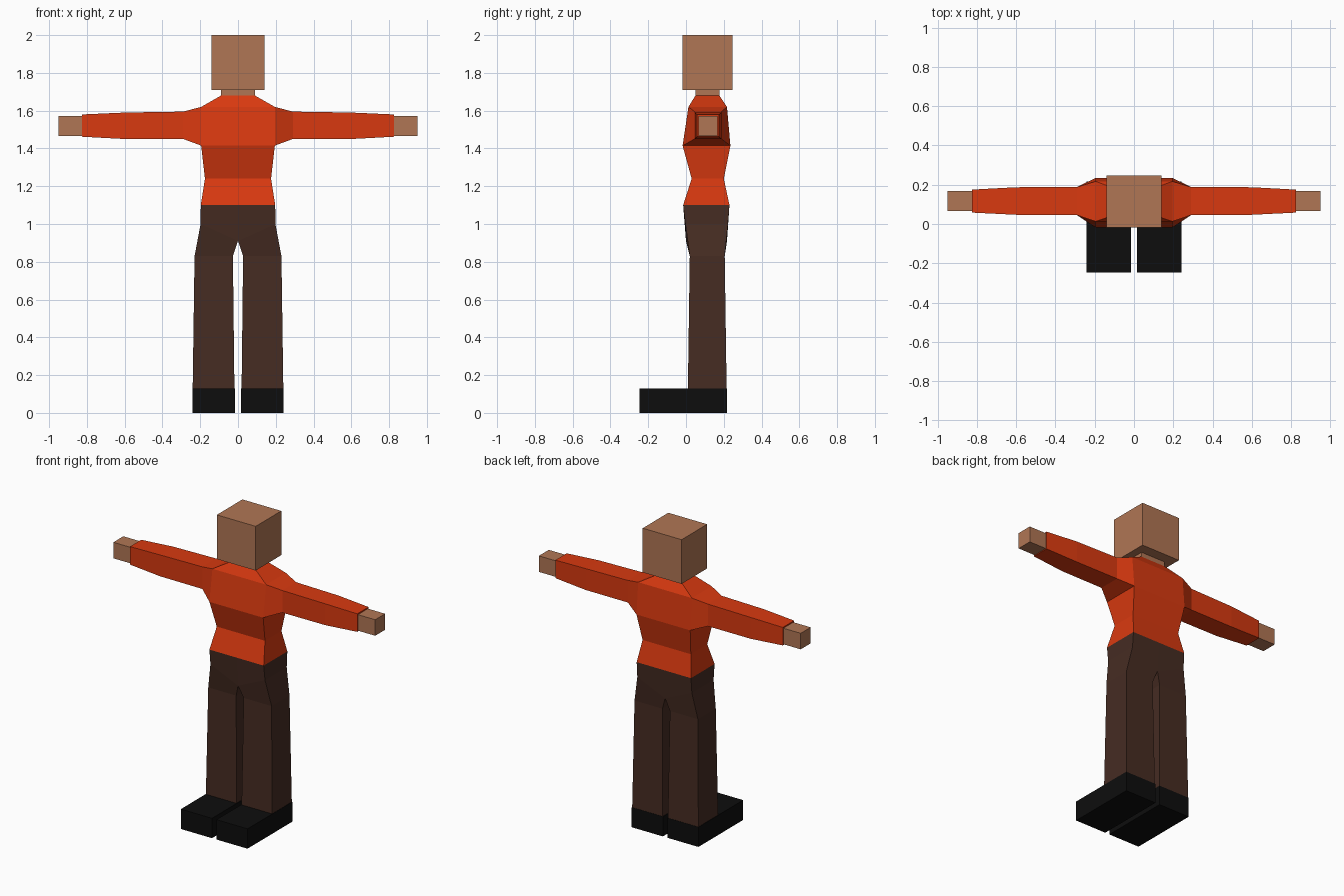
import bpy

if "Cube" in bpy.data.objects:
    bpy.data.objects.remove(bpy.data.objects["Cube"])


def material(name, rgb):
    m = bpy.data.materials.new(name)
    m.diffuse_color = (*rgb, 1)
    m.use_nodes = True
    m.node_tree.nodes["Principled BSDF"].inputs["Base Color"].default_value = m.diffuse_color
    return m


SKIN = material("skin tan", (0.434, 0.181, 0.089))
ORANGE = material("shirt orange", (0.69, 0.041, 0.005))
BROWN = material("trouser brown", (0.061, 0.025, 0.016))
BLACK = material("shoe black", (0.004, 0.004, 0.004))


def loft(name, rings, mat, start=True, end=True, skip=None):
    """Join four-point rings into a right half and mirror it across x = 0."""
    verts = [p for ring in rings for p in ring]
    faces = []
    for r in range(len(rings) - 1):
        for i in range(4):
            j = (i + 1) % 4
            face = (4 * r + i, 4 * r + j, 4 * r + 4 + j, 4 * r + 4 + i)
            on_seam = all(abs(verts[k][0]) < 1e-5 for k in face)
            if not on_seam and (r, i) != skip:
                faces.append(face)
    if start:
        faces.append((3, 2, 1, 0))
    if end:
        n = 4 * (len(rings) - 1)
        faces.append((n, n + 1, n + 2, n + 3))
    mesh = bpy.data.meshes.new(name)
    mesh.from_pydata(verts, [], faces)
    mesh.materials.append(mat)
    obj = bpy.data.objects.new(name, mesh)
    bpy.context.collection.objects.link(obj)
    mirror = obj.modifiers.new("mirror", 'MIRROR')
    mirror.use_clip = True
    mirror.merge_threshold = 0.0005
    return obj


def flat(z, x0, x1, y0, y1):
    """Horizontal ring: inner front, outer front, outer back, inner back."""
    return [(x0, y0, z), (x1, y0, z), (x1, y1, z), (x0, y1, z)]


def upright(x, y0, y1, z0, z1):
    """Ring across an arm, ordered so its faces point outward."""
    return [(x, y0, z0), (x, y1, z0), (x, y1, z1), (x, y0, z1)]


# Head and neck
loft("head", [flat(1.71, 0, 0.141, -0.018, 0.247),
              flat(2.0, 0, 0.141, -0.018, 0.247)], SKIN)
loft("neck", [flat(1.68, 0, 0.09, 0.05, 0.177),
              flat(1.71, 0, 0.09, 0.05, 0.177)], SKIN, False, False)

# Shirt body, left open where the shoulder joins
loft("shirt", [flat(1.10, 0, 0.197, -0.015, 0.23),
               flat(1.24, 0, 0.175, 0.03, 0.20),
               flat(1.415, 0, 0.195, -0.018, 0.235),
               flat(1.62, 0, 0.195, 0.013, 0.217),
               flat(1.68, 0, 0.09, 0.05, 0.177)], ORANGE, False, True, (2, 1))

# Shoulders and sleeves
loft("sleeve", [upright(0.195, -0.018, 0.235, 1.415, 1.62),
                upright(0.29, 0.045, 0.188, 1.45, 1.595),
                upright(0.60, 0.047, 0.187, 1.45, 1.59),
                upright(0.825, 0.058, 0.175, 1.462, 1.58)], ORANGE, False, True)
# Sleeve starts on the wider front and back edges of the shirt
sleeve = bpy.data.objects["sleeve"].data
for v in sleeve.vertices:
    if v.co.x < 0.2 and v.co.z > 1.6:
        v.co.y = 0.013 if v.co.y < 0.1 else 0.217

# Hands
loft("hand", [upright(0.825, 0.065, 0.168, 1.467, 1.572),
              upright(0.95, 0.065, 0.168, 1.467, 1.572)], SKIN)

# Trousers, with the hips narrowing from the crotch line into each leg
hip = [(0, 0.0, 0.91), (0.198, -0.003, 1.0), (0.198, 0.222, 1.0), (0, 0.217, 0.91)]
loft("trousers", [flat(0.13, 0.019, 0.24, 0.01, 0.215),
                  flat(0.83, 0.027, 0.23, 0.02, 0.205),
                  hip,
                  flat(1.10, 0, 0.197, -0.015, 0.23)], BROWN, False, False)

# Shoes
loft("shoe", [flat(0, 0.016, 0.242, -0.247, 0.217),
              flat(0.13, 0.016, 0.242, -0.247, 0.217)], BLACK)
